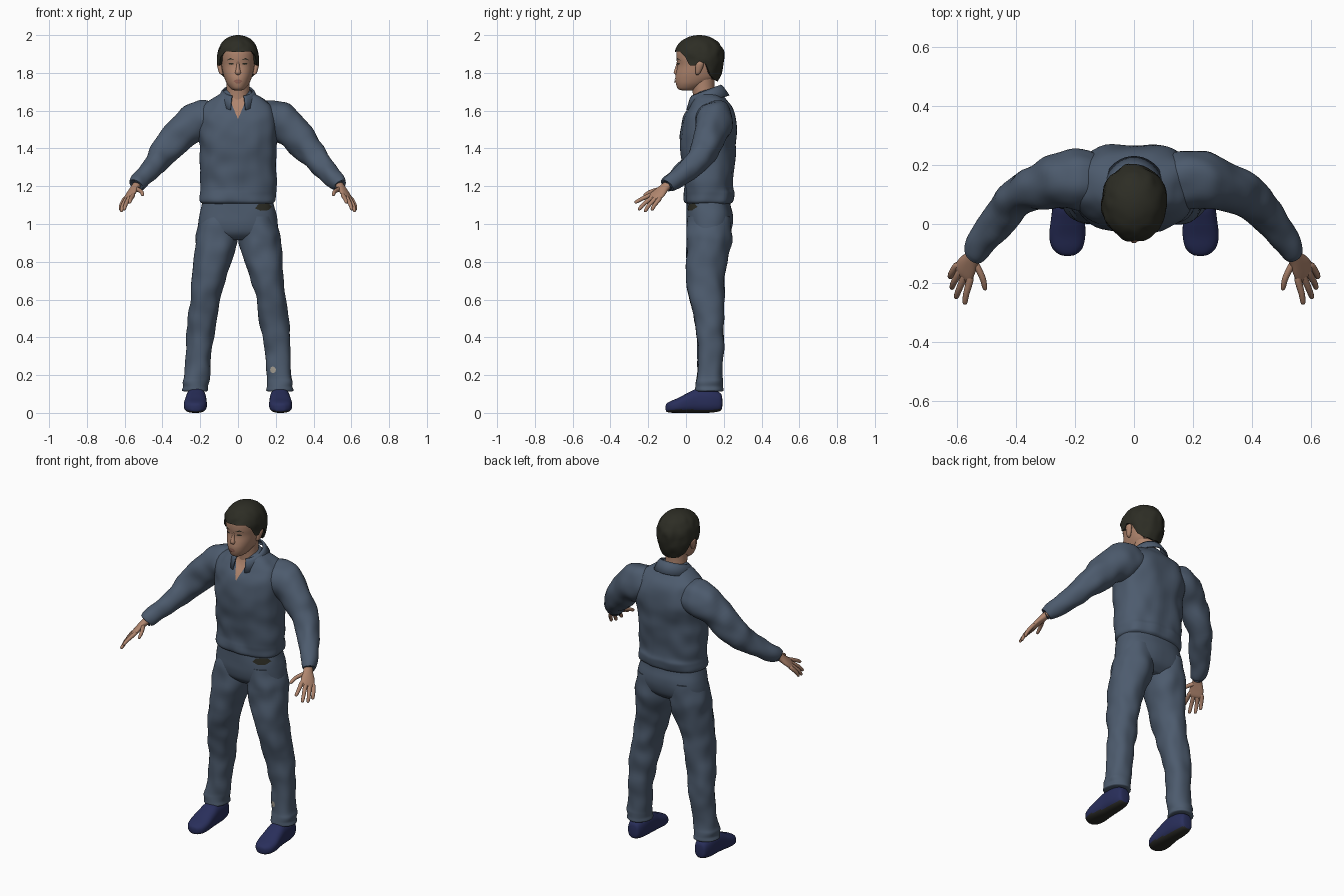
import bpy, bmesh, math
from mathutils import Vector, noise
from mathutils.bvhtree import BVHTree

if "Cube" in bpy.data.objects:
    bpy.data.objects.remove(bpy.data.objects["Cube"])


def material(name, rgb):
    m = bpy.data.materials.new(name)
    m.diffuse_color = (*rgb, 1)
    m.use_nodes = True
    m.node_tree.nodes["Principled BSDF"].inputs["Base Color"].default_value = m.diffuse_color
    return m


CLOTH = material("blue_grey_cloth", (.074, .105, .155))
SKIN = material("skin", (.43, .235, .155))
HAIR = material("dark_hair", (.026, .026, .018))
SHOE = material("navy_shoe", (.022, .028, .105))
SOLE = material("dark_sole", (.024, .024, .02))
LIPS = material("lips", (.30, .13, .095))
PALE = material("pale_patch", (.36, .33, .28))
X, Y, Z = Vector((1, 0, 0)), Vector((0, 1, 0)), Vector((0, 0, 1))


def make(name, verts, faces, mat, recalc=True, angle=50):
    me = bpy.data.meshes.new(name)
    me.from_pydata(verts, [], faces)
    if recalc:
        bm = bmesh.new()
        bm.from_mesh(me)
        bmesh.ops.recalc_face_normals(bm, faces=bm.faces)
        bm.to_mesh(me)
        bm.free()
    me.materials.append(mat)
    ob = bpy.data.objects.new(name, me)
    bpy.context.collection.objects.link(ob)
    bpy.ops.object.select_all(action='DESELECT')
    ob.select_set(True)
    bpy.context.view_layer.objects.active = ob
    bpy.ops.object.shade_smooth_by_angle(angle=math.radians(angle))
    return ob


def spline(keys, steps):
    """Smooth the key sections into a dense list of sections."""
    out = []
    for i in range(len(keys) - 1):
        a, b, c, d = (keys[max(i - 1, 0)], keys[i], keys[i + 1], keys[min(i + 2, len(keys) - 1)])
        for s in range(steps):
            t = s / steps
            out.append([.5 * (2 * q + (r - p) * t + (2 * p - 5 * q + 4 * r - w) * t * t
                              + (3 * q - p - 3 * r + w) * t ** 3) for p, q, r, w in zip(a, b, c, d)])
    return out + [list(keys[-1])]


def loft(name, keys, mat, axes=None, hint=Z, n=32, steps=4, power=2.0, wrinkle=0.0, side=1):
    """Skin over sections (x, y, z, radius u, radius v); axes fix the section plane."""
    secs = spline(keys, steps)
    pts = [Vector(s[:3]) for s in secs]
    verts = []
    for i, s in enumerate(secs):
        if axes:
            u, v = axes
        else:
            t = (pts[min(i + 1, len(pts) - 1)] - pts[max(i - 1, 0)]).normalized()
            u = (hint - t * hint.dot(t)).normalized()
            v = t.cross(u)
        for k in range(n):
            a = 2 * math.pi * k / n
            c, d = math.cos(a), math.sin(a)
            off = (u * math.copysign(abs(c) ** (2 / power), c) * max(s[3], .001)
                   + v * math.copysign(abs(d) ** (2 / power), d) * max(s[4], .001))
            p = pts[i] + off
            if wrinkle:
                p += off.normalized() * wrinkle * noise.noise(Vector((p.x * side * 13 + side, p.y * 13, p.z * 11)))
            verts.append((p.x * side, p.y, p.z))
    m = len(secs)
    faces = [(i * n + k, i * n + (k + 1) % n, (i + 1) * n + (k + 1) % n, (i + 1) * n + k)
             for i in range(m - 1) for k in range(n)]
    faces += [tuple(range(n)), tuple(range((m - 1) * n, m * n))]
    return make(name, verts, faces, mat)


def decal(name, target, outline, mat, rings=5, lift=.003):
    """Thin patch with an (x, z) outline, laid on the front of a part."""
    tree = BVHTree.FromPolygons([v.co for v in target.data.vertices],
                                [tuple(p.vertices) for p in target.data.polygons])
    pts = []
    for i in range(len(outline)):
        (x0, z0), (x1, z1) = outline[i], outline[(i + 1) % len(outline)]
        pts += [(x0 + (x1 - x0) * j / 4, z0 + (z1 - z0) * j / 4) for j in range(4)]
    cx, cz = (sum(p[k] for p in pts) / len(pts) for k in (0, 1))
    verts, n = [], len(pts)
    for r in range(rings + 1):
        f = max(r / rings, .01)
        for x, z in pts:
            x, z = cx + (x - cx) * f, cz + (z - cz) * f
            hit = tree.ray_cast(Vector((x, -1, z)), Y)[0]
            verts.append((x, (hit.y if hit else .05) - lift, z))
    faces = [(r * n + k, r * n + (k + 1) % n, (r + 1) * n + (k + 1) % n, (r + 1) * n + k)
             for r in range(rings) for k in range(n)]
    ob = make(name, verts, faces, mat, recalc=False)
    if sum(p.normal.y for p in ob.data.polygons) > 0:
        ob.data.flip_normals()
    return ob


def oval(cx, cz, rx, rz, n=8):
    return [(cx + rx * math.cos(2 * math.pi * k / n), cz + rz * math.sin(2 * math.pi * k / n)) for k in range(n)]


def upright(rows):
    """Rows of z, x, y, half width, half depth become loft sections."""
    return [(x, y, z, a, b) for z, x, y, a, b in rows]


# shirt body and trouser seat
shirt = loft("shirt", upright([
    (1.105, 0, .12, .18, .11), (1.12, 0, .122, .198, .128), (1.16, 0, .125, .198, .132), (1.2, 0, .12, .197, .128),
    (1.3, 0, .118, .2, .137), (1.4, 0, .118, .202, .147), (1.5, 0, .122, .208, .15), (1.57, 0, .127, .21, .136),
    (1.62, 0, .13, .19, .113), (1.66, 0, .125, .14, .088), (1.69, 0, .115, .085, .068), (1.71, 0, .11, .06, .055)]),
    CLOTH, (X, Y), n=64, steps=6, power=2.4, wrinkle=.012)
seat = loft("trouser_seat", upright([
    (1.15, 0, .12, .18, .112), (1.1, 0, .12, .192, .116), (1.05, 0, .124, .204, .122), (1.0, 0, .125, .21, .122),
    (.95, 0, .123, .208, .108), (.915, 0, .12, .16, .07)]), CLOTH, (X, Y), n=48, power=2.4, wrinkle=.004)

# collar wrapping the neck, open at the front
cv, N = [], 40
for i in range(N + 1):
    a = math.radians(22 + 316 * i / N)
    s, c = math.sin(a), math.cos(a)
    top = 1.675 + .06 * (1 - c) / 2
    cv += [(.076 * s, .105 - .078 * c, top), (.088 * s, .107 - .09 * c, top - .012),
           (.105 * s, .112 - .115 * c, top - .055 - .02 * max(c, 0))]
cf = [(3 * i + j, 3 * i + j + 1, 3 * i + j + 4, 3 * i + j + 3) for i in range(N) for j in range(2)]
collar = make("collar", cv, cf, CLOTH)
mod = collar.modifiers.new("thickness", 'SOLIDIFY')
mod.thickness, mod.offset = .008, 0
decal("neck_opening", shirt, [(-.05, 1.675), (.05, 1.675), (0, 1.555)], SKIN)

# head and neck
head = loft("head", upright([
    (1.707, 0, .01, .018, .03), (1.715, 0, .01, .036, .052), (1.74, 0, .03, .057, .083), (1.77, 0, .05, .071, .107),
    (1.8, 0, .058, .08, .111), (1.84, 0, .066, .087, .112), (1.88, 0, .067, .092, .118), (1.92, 0, .068, .092, .116),
    (1.96, 0, .07, .075, .09), (1.985, 0, .07, .03, .04)]), SKIN, (X, Y), n=48, steps=5, power=2.15)
loft("neck", upright([(1.62, 0, .1, .072, .06), (1.68, 0, .095, .062, .058), (1.74, 0, .09, .06, .06),
                      (1.79, 0, .09, .062, .065)]), SKIN, (X, Y))
loft("nose", upright([(1.862, 0, -.038, .006, .01), (1.83, 0, -.045, .009, .011), (1.803, 0, -.049, .015, .016),
                      (1.79, 0, -.045, .013, .01), (1.785, 0, -.042, .004, .004)]), SKIN, (X, Y), n=16)
decal("upper_lip", head, [(-.024, 1.757), (-.006, 1.766), (.006, 1.766), (.024, 1.757)], LIPS)
decal("lower_lip", head, [(-.024, 1.756), (.024, 1.756), (.01, 1.745), (-.01, 1.745)], LIPS, lift=.005)

# hair cap with a hairline that varies around the head
line = [(0, 1.912), (40, 1.915), (55, 1.89), (67, 1.84), (80, 1.842), (90, 1.865), (105, 1.85),
        (120, 1.79), (140, 1.766), (180, 1.758)]


def hairline(deg):
    for (a, p), (b, q) in zip(line, line[1:]):
        if deg <= b:
            return p + (q - p) * (deg - a) / (b - a)
    return line[-1][1]


hv, HN, HM = [], 72, 18
for j in range(-1, HM + 1):
    for k in range(HN):
        a = 2 * math.pi * k / HN
        low = (hairline(min(math.degrees(a), 360 - math.degrees(a))) - 1.88) / .12
        u = low + (1 - low) * math.sin(max(j, 0) / HM * math.pi / 2)
        f = max(1 - max(u, 0) ** 2.3, 0) ** .5 if u > 0 else 1 - .24 * u * u
        f = max(f, .002) * (.8 if j < 0 else 1)
        z = 1.878 + .122 * u
        x, y = .111 * f * math.sin(a), -.133 * f * math.cos(a)
        g = 1 + (.06 * noise.noise(Vector((x, y, z)) * 26) if j < HM - 1 else 0)
        hv.append((x * g, .07 + y * g, z + (.01 if j < 0 else 0)))
hf = [(j * HN + k, j * HN + (k + 1) % HN, (j + 1) * HN + (k + 1) % HN, (j + 1) * HN + k)
      for j in range(HM + 1) for k in range(HN)]
make("hair", hv, hf + [tuple(range((HM + 1) * HN, (HM + 2) * HN))], HAIR)

for s, tag in ((1, "left"), (-1, "right")):
    # facial features
    decal(tag + "_eye", head, oval(s * .036, 1.848, .014, .005), HAIR)
    decal(tag + "_eyebrow", head, [(s * .016, 1.867), (s * .04, 1.873), (s * .06, 1.866), (s * .04, 1.879)], HAIR)
    loft(tag + "_ear", upright([(1.79, .086, .06, .004, .006), (1.8, .09, .063, .01, .013),
                                (1.83, .096, .07, .013, .02), (1.852, .099, .074, .012, .019),
                                (1.862, .097, .074, .004, .006)]), SKIN, (X, Y), n=16, side=s)
    # sleeve
    loft(tag + "_sleeve", [
        (.1, .145, 1.57, .07, .08), (.17, .15, 1.56, .095, .1), (.23, .148, 1.535, .102, .098),
        (.3, .13, 1.482, .09, .082), (.37, .105, 1.4, .08, .073), (.43, .055, 1.33, .066, .062),
        (.49, -.025, 1.262, .053, .053), (.535, -.09, 1.212, .041, .041), (.54, -.097, 1.206, .033, .034)],
        CLOTH, n=40, steps=6, wrinkle=.012, side=s)
    # hand
    across = Vector((.05, .065, -.02)).normalized()
    loft(tag + "_palm", [(.525, -.08, 1.222, .026, .022), (.545, -.112, 1.194, .027, .02),
                         (.564, -.14, 1.166, .038, .017), (.578, -.165, 1.142, .041, .014),
                         (.584, -.175, 1.132, .034, .008)], SKIN, hint=across, n=24, side=s)
    fingers = {"index": ((.556, -.19, 1.152), (.568, -.236, 1.132), (.574, -.272, 1.112)),
               "middle": ((.575, -.18, 1.14), (.593, -.222, 1.107), (.604, -.252, 1.074)),
               "ring": ((.59, -.163, 1.134), (.61, -.197, 1.098), (.618, -.219, 1.064)),
               "little": ((.602, -.143, 1.13), (.618, -.167, 1.1), (.624, -.182, 1.072)),
               "thumb": ((.54, -.13, 1.185), (.514, -.18, 1.174), (.503, -.224, 1.152))}
    for finger, (a, b, c) in fingers.items():
        a, b, c = Vector(a), Vector(b), Vector(c)
        base = a + (Vector((.56, -.13, 1.17)) - a) * .3
        loft(f"{tag}_{finger}_finger", [(*base, .01, .01), (*a, .0125, .0115), (*b, .0105, .0105),
                                        (*b.lerp(c, .8), .009, .008), (*c, .003, .003)],
             SKIN, hint=across, n=12, steps=3, side=s)
    # trouser leg
    leg = loft(tag + "_trouser_leg", upright([
        (1.04, .1, .125, .09, .11), (.96, .111, .124, .107, .119), (.9, .116, .12, .112, .118),
        (.8, .136, .108, .099, .108), (.7, .155, .102, .087, .1), (.6, .175, .11, .077, .094),
        (.5, .19, .123, .076, .08), (.4, .2, .13, .071, .073), (.3, .21, .13, .067, .067),
        (.2, .216, .126, .066, .066), (.165, .222, .125, .07, .069), (.14, .222, .125, .067, .071),
        (.118, .224, .126, .07, .073), (.112, .222, .125, .05, .06)]),
        CLOTH, (X, Y), n=40, steps=6, power=2.15, wrinkle=.011, side=s)
    if s > 0:
        decal("shin_patch", leg, oval(.185, .228, .016, .018), PALE)
    # shoe with a dark underside
    shoe = loft(tag + "_shoe", [
        (.222, .192, .055, .015, .02), (.222, .182, .058, .036, .047), (.222, .13, .064, .05, .063),
        (.222, .06, .064, .054, .064), (.224, .01, .053, .058, .053), (.226, -.04, .04, .061, .04),
        (.226, -.08, .032, .052, .031), (.225, -.102, .028, .03, .022), (.225, -.108, .027, .01, .01)],
        SHOE, (X, Z), n=40, steps=5, power=2.6, side=s)
    shoe.data.materials.append(SOLE)
    for p in shoe.data.polygons:
        if p.normal.z < -.6 and p.center.z < .02:
            p.material_index = 1

# dark patch at the waist
decal("waist_patch", seat, [(.09, 1.083), (.12, 1.07), (.16, 1.073), (.18, 1.09), (.165, 1.108), (.11, 1.106)], HAIR)
